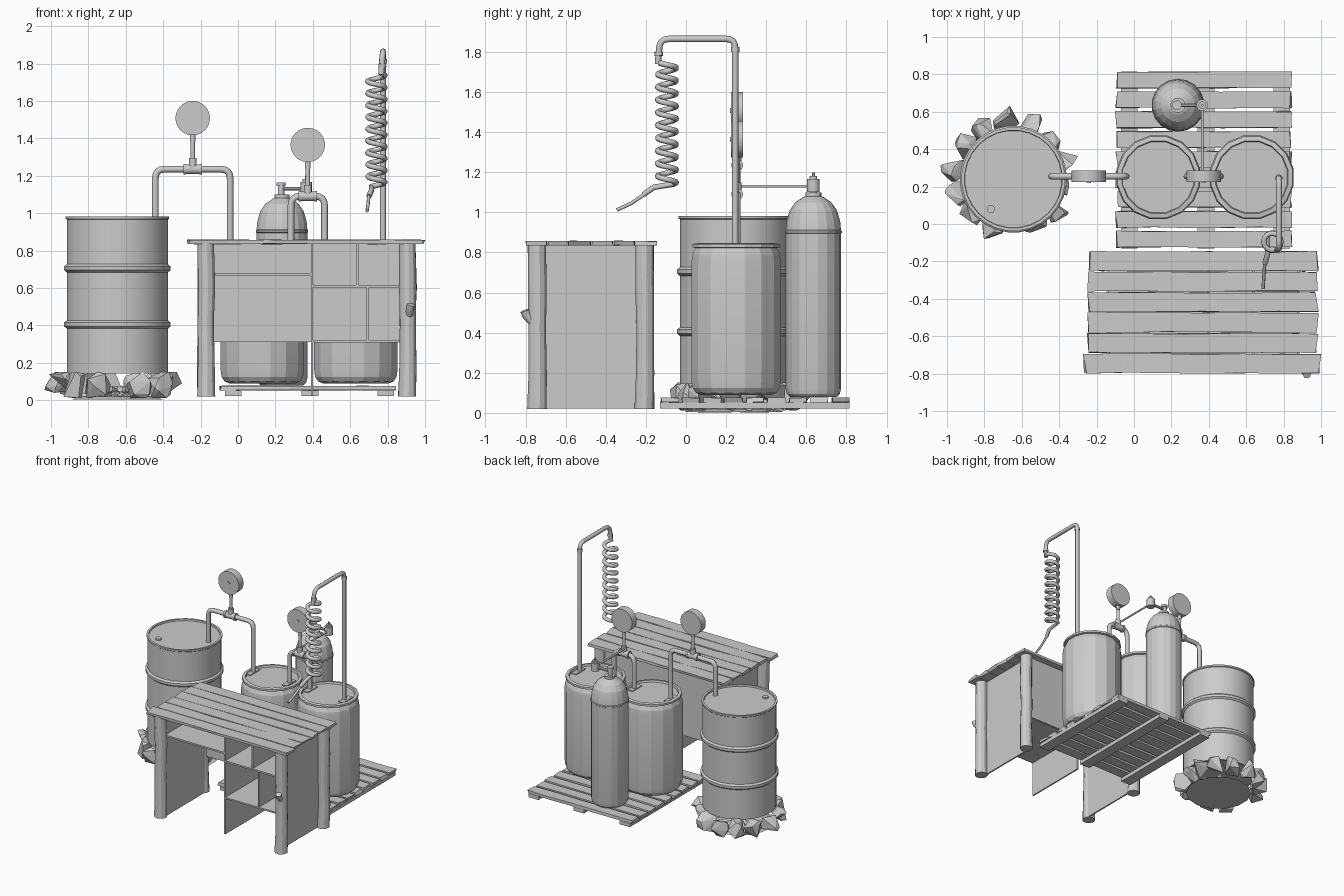
import bpy, bmesh, math, random
from mathutils import Vector, Matrix

random.seed(4)
if "Cube" in bpy.data.objects:
    bpy.data.objects.remove(bpy.data.objects["Cube"], do_unlink=True)

GREY = (0.6, 0.6, 0.6, 1)
grey = bpy.data.materials.new("plain grey")
grey.use_nodes = True
grey.diffuse_color = GREY
grey.node_tree.nodes["Principled BSDF"].inputs["Base Color"].default_value = GREY


def finish(name, bm, smooth=None):
    bmesh.ops.recalc_face_normals(bm, faces=bm.faces[:])
    me = bpy.data.meshes.new(name)
    bm.to_mesh(me)
    bm.free()
    return link(name, me, smooth)


def link(name, me, smooth=None):
    me.materials.clear()
    me.materials.append(grey)
    ob = bpy.data.objects.new(name, me)
    bpy.context.collection.objects.link(ob)
    if smooth:
        bpy.ops.object.select_all(action="DESELECT")
        ob.select_set(True)
        bpy.context.view_layer.objects.active = ob
        bpy.ops.object.shade_smooth_by_angle(angle=math.radians(smooth))
    return ob


def lathe(name, at, profile, sides, smooth=None, axis="Z", wobble=None):
    """Spin (radius, height) points about an axis; zero radius closes an end."""
    bm = bmesh.new()
    rings = []
    for r, h in profile:
        n = 1 if r == 0 else sides
        ring = []
        for i in range(n):
            a = math.tau * (i + 0.5) / sides
            ring.append(bm.verts.new((r * math.cos(a), r * math.sin(a), h)))
        rings.append(ring)
    for lo, hi in zip(rings, rings[1:]):
        for i in range(sides):
            j = (i + 1) % sides
            quad = [lo[i % len(lo)], lo[j % len(lo)], hi[j % len(hi)], hi[i % len(hi)]]
            bm.faces.new(list(dict.fromkeys(quad)))
    if wobble:
        for ring in rings:
            push = Vector((random.uniform(-wobble, wobble), random.uniform(-wobble, wobble), 0))
            for v in ring:
                v.co += push
    if axis == "Y":
        bm.transform(Matrix.Rotation(math.pi / 2, 4, "X"))
    elif axis == "X":
        bm.transform(Matrix.Rotation(math.pi / 2, 4, "Y"))
    bm.transform(Matrix.Translation(at))
    return finish(name, bm, smooth)


def rod(name, at, r, h, sides=12, axis="Z"):
    return lathe(name, at, [(0, -h / 2), (r, -h / 2), (r, h / 2), (0, h / 2)], sides, 40, axis)


def box(name, lo, hi, ragged=0.0, cuts=0):
    """Box between two corners; ragged boards get uneven ends and edges."""
    lo, hi = Vector(lo), Vector(hi)
    bm = bmesh.new()
    bmesh.ops.create_cube(bm, size=1)
    bm.transform(Matrix.Translation((lo + hi) / 2) @ Matrix.Diagonal((*(hi - lo), 1)))
    if cuts:
        long_edges = [e for e in bm.edges if abs(e.verts[0].co.x - e.verts[1].co.x) > 1e-4]
        bmesh.ops.subdivide_edges(bm, edges=long_edges, cuts=cuts)
    for v in bm.verts:
        v.co += Vector((random.uniform(-2, 2), random.uniform(-0.6, 0.6),
                        random.uniform(-0.3, 0.3))) * ragged
    return finish(name, bm)


def pipe(name, points, r, bend=0.0):
    """Round tube along a path, with filleted corners."""
    pts = [Vector(p) for p in points]
    path = [pts[0]]
    for a, b, c in zip(pts, pts[1:], pts[2:]):
        if bend:
            p, q = b + (a - b).normalized() * bend, b + (c - b).normalized() * bend
            path += [p.lerp(b, t).lerp(b.lerp(q, t), t) for t in (0, 0.25, 0.5, 0.75, 1)]
        else:
            path.append(b)
    path.append(pts[-1])
    cu = bpy.data.curves.new(name, "CURVE")
    cu.dimensions = "3D"
    cu.bevel_depth, cu.bevel_resolution, cu.use_fill_caps = r, 2, True
    sp = cu.splines.new("POLY")
    sp.points.add(len(path) - 1)
    for s, p in zip(sp.points, path):
        s.co = (*p, 1)
    tmp = bpy.data.objects.new(name, cu)
    me = bpy.data.meshes.new_from_object(tmp)
    bpy.data.objects.remove(tmp)
    return link(name, me, 50)


# Steel drum with rolled rim, two hoops and bungs
DX, DY, R = -0.645, 0.24, 0.272
hoops = []
for z in (0.405, 0.705):
    hoops += [(R, z - 0.022), (R + 0.014, z - 0.01), (R + 0.014, z + 0.01), (R, z + 0.022)]
lathe("drum", (DX, DY, 0), [(0, 0.155), (R - 0.01, 0.155), (R - 0.01, 0.143), (R, 0.143)] + hoops +
      [(R, 0.965), (R + 0.006, 0.97), (R + 0.006, 0.982), (R - 0.01, 0.982), (R - 0.012, 0.97), (0, 0.97)],
      28, 25)
rod("drum_bung", (DX - 0.12, DY - 0.16, 0.975), 0.022, 0.014)

# Hearth stones and charred sticks under the drum
for k in range(13):
    a = math.radians(-62 + k * 26)
    rad = random.uniform(0.26, 0.30)
    bm = bmesh.new()
    for _ in range(13):
        d = Vector([random.gauss(0, 1) for _ in range(3)]).normalized()
        d = Vector((d.x * random.uniform(0.065, 0.09), d.y * 0.075, d.z * 0.078))
        d.z = max(-0.068, min(0.072, d.z * 1.3))
        bm.verts.new(d)
    res = bmesh.ops.convex_hull(bm, input=bm.verts[:])
    junk = set(res["geom_interior"]) | set(res["geom_unused"])
    bmesh.ops.delete(bm, geom=[g for g in junk if isinstance(g, bmesh.types.BMVert)], context="VERTS")
    bm.transform(Matrix.Translation((DX - 0.015 + rad * math.cos(a), DY + 0.015 + rad * math.sin(a), 0.08))
                 @ Matrix.Rotation(a, 4, "Z"))
    finish("hearth_stone", bm)
for k in range(11):
    a = k * 2.4
    end = Vector((math.cos(a), math.sin(a), 0)) * random.uniform(0.15, 0.24)
    c = Vector((DX, DY, 0.02))
    pipe("charred_stick", [c - end * 0.3 + Vector((0, 0, 0.04)), c + end * 0.4, c + end], 0.017)
lathe("ash_bed", (DX, DY, 0), [(0, 0.004), (0.25, 0.004), (0.2, 0.02), (0, 0.03)], 14)

# Pallet: deck boards on three runners
for x in (-0.025, 0.385, 0.79):
    box("pallet_runner", (x - 0.045, -0.13, 0.022), (x + 0.045, 0.815, 0.052))
for k in range(9):
    y = -0.125 + k * 0.1065
    box("pallet_board", (-0.092, y, 0.053), (0.838, y + 0.087, 0.076), 0.005, 4)

# Two sealed barrels, with fitting plates where the pipes enter
for x in (0.13, 0.63):
    lathe("barrel", (x, 0.25, 0),
          [(0, 0.088), (0.175, 0.088), (0.205, 0.1), (0.222, 0.125), (0.228, 0.165), (0.228, 0.745),
           (0.222, 0.79), (0.207, 0.822), (0.222, 0.826), (0.222, 0.842), (0.198, 0.846),
           (0.193, 0.832), (0, 0.832)], 16, 15)
for x in (-0.045, 0.28, 0.47, 0.785):
    box("fitting_plate", (x - 0.022, 0.19, 0.832), (x + 0.022, 0.31, 0.839))

# Gas cylinder with collar and valve
GX, GY = 0.235, 0.635
lathe("gas_cylinder", (GX, GY, 0),
      [(0, 0.078), (0.115, 0.078), (0.132, 0.095), (0.138, 0.12), (0.138, 0.895), (0.142, 0.898),
       (0.142, 0.908), (0.138, 0.912), (0.134, 0.955), (0.118, 1.01), (0.09, 1.05), (0.05, 1.077),
       (0.04, 1.08), (0.04, 1.1), (0, 1.1)], 18, 15)
rod("cylinder_valve", (GX - 0.005, GY, 1.125), 0.018, 0.07)
rod("valve_knob", (GX - 0.005, GY, 1.155), 0.026, 0.02)
rod("valve_outlet", (GX + 0.06, GY, 1.13), 0.011, 0.14, 8, "X")
rod("regulator_body", (0.365, GY, 1.135), 0.032, 0.065)
rod("regulator_cap", (0.365, GY, 1.172), 0.02, 0.02)
rod("regulator_stem", (0.365, GY, 1.185), 0.008, 0.03, 8)
pipe("gas_hose", [(0.365, GY, 1.13), (0.365, 0.25, 1.13)], 0.007)


# Gauged pipe bridges between the vessels
def bridge(x0, x1, z0, z1, top, gauge_z):
    y, xm = 0.255, (x0 + x1) / 2
    pipe("bridge_pipe", [(x0, y, z0), (x0, y, top), (x1, y, top), (x1, y, z1)], 0.018, 0.05)
    rod("tee_joint", (xm, y, top), 0.026, 0.085, 12, "X")
    for s in (-1, 1):
        rod("tee_collar", (xm + s * 0.042, y, top), 0.03, 0.014, 12, "X")
    rod("tee_neck", (xm, y, top + 0.035), 0.022, 0.05)
    rod("gauge_stem", (xm, y, (top + gauge_z) / 2), 0.012, gauge_z - top - 0.12)
    rod("gauge_neck", (xm, y, gauge_z - 0.1), 0.015, 0.05)
    lathe("gauge", (xm, y, gauge_z),
          [(0, -0.03), (0.092, -0.03), (0.092, 0.03), (0, 0.03)], 28, 40, "Y")
    rod("gauge_pin", (xm, y - 0.031, gauge_z), 0.012, 0.008, 10, "Y")


bridge(-0.442, -0.042, 0.965, 0.83, 1.235, 1.508)
bridge(0.283, 0.463, 0.83, 0.83, 1.09, 1.365)

# Condenser: riser, cross arm, coil and spout in one tube
CX, CY, CR, TURNS = 0.74, -0.095, 0.046, 9.5
pipe("condenser_riser", [(0.775, 0.245, 0.83), (0.775, 0.245, 1.865), (0.775, -0.13, 1.865),
                         (0.765, -0.14, 1.74)], 0.016, 0.045)
for a, b in (((0.775, 0.245, 1.80), (0.775, 0.245, 1.825)), ((0.772, -0.135, 1.78), (0.771, -0.136, 1.80))):
    pipe("riser_collar", [a, b], 0.021)
coil = []
for i in range(int(TURNS * 14) + 1):
    a = -0.9 + math.tau * i / 14
    coil.append((CX + CR * math.cos(a), CY + CR * math.sin(a), 1.745 - 0.0635 * i / 14))
coil += [(0.715, -0.16, 1.125), (0.70, -0.21, 1.09)]
pipe("condenser_coil", coil, 0.0145)
spout = [Vector((0.70, -0.20, 1.095)), Vector((0.69, -0.345, 1.012))]
pipe("condenser_spout", [spout[0], spout[0].lerp(spout[1], 0.5) + Vector((0, 0, -0.008)), spout[1]], 0.009)

# Workbench: six rough top boards
for k in range(6):
    y = -0.797 + k * 0.1095
    wide = 0.02 if k == 0 else 0
    box("bench_top_board", (-0.243 - wide, y, 0.835), (0.977 + wide, y + 0.102, 0.857), 0.006, 5)

# Log legs, with a branch stub on the front left one
for x in (-0.17, 0.908):
    for y in (-0.742, -0.207):
        lathe("bench_leg", (x, y, 0),
              [(0, 0.02), (0.049, 0.02), (0.046, 0.2), (0.044, 0.42), (0.047, 0.6), (0.045, 0.836), (0, 0.836)],
              11, 25, wobble=0.004)
pipe("branch_stub", [(0.915, -0.75, 0.44), (0.92, -0.795, 0.485), (0.925, -0.805, 0.51)], 0.022)

# Side panels, back panel, divider and shelves
T = 0.012
for x in (-0.14, 0.878):
    box("side_panel", (x - T / 2, -0.74, 0.022), (x + T / 2, -0.2, 0.836))
box("back_panel", (-0.14, -0.215, 0.31), (0.878, -0.2, 0.836))
box("centre_divider", (0.39, -0.735, 0.022), (0.402, -0.2, 0.836))
box("left_shelf", (-0.14, -0.735, 0.667), (0.39, -0.21, 0.68))
box("right_upper_shelf", (0.4, -0.735, 0.602), (0.878, -0.21, 0.615))
box("right_lower_shelf", (0.4, -0.735, 0.308), (0.878, -0.21, 0.32))
box("upper_partition", (0.632, -0.73, 0.613), (0.644, -0.21, 0.836))
box("lower_partition", (0.688, -0.73, 0.318), (0.7, -0.21, 0.604))
